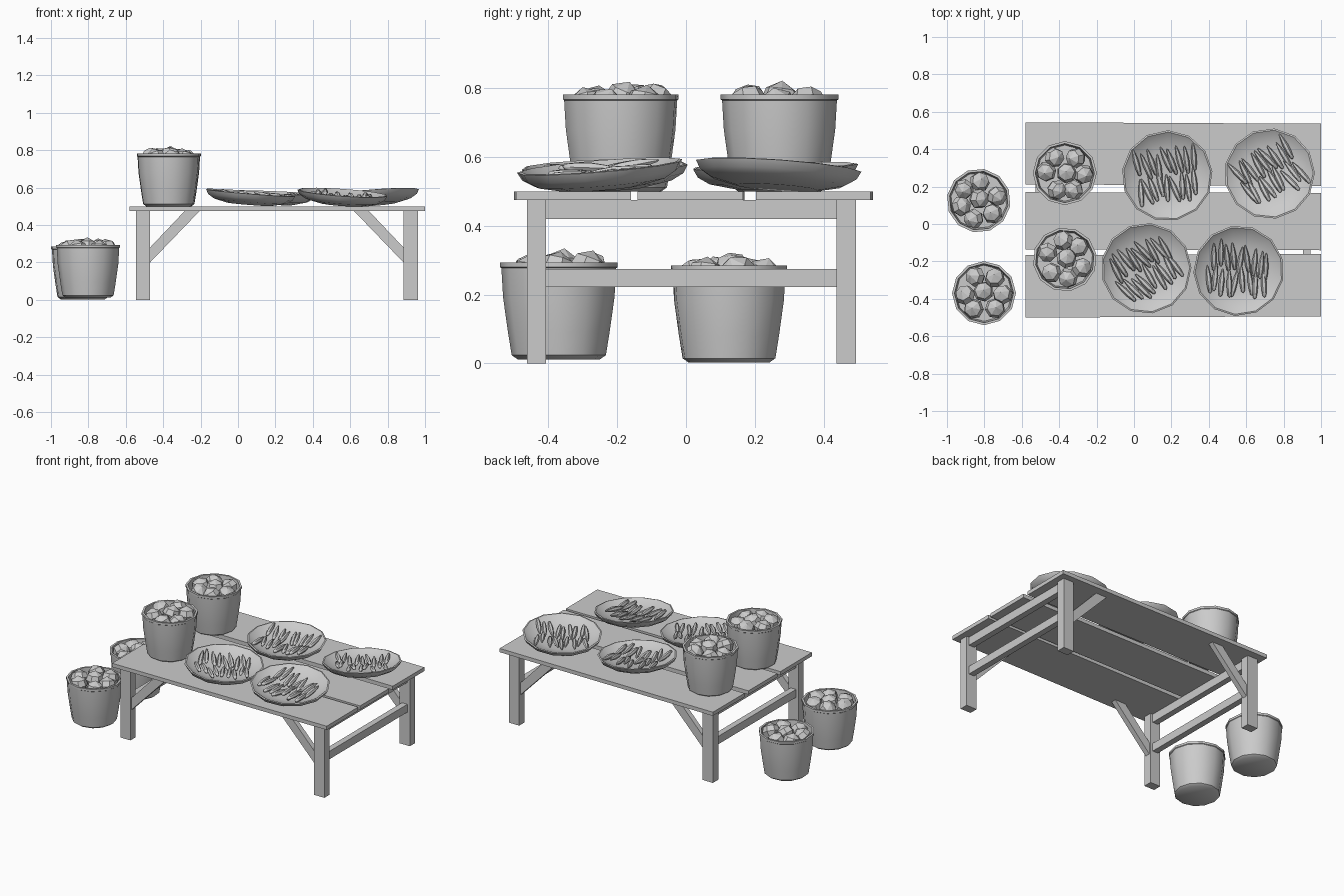
import bpy, bmesh, math, random
from mathutils import Matrix, Vector

random.seed(4)
cube = bpy.data.objects.get("Cube")
if cube:
    bpy.data.objects.remove(cube, do_unlink=True)

grey = bpy.data.materials.new("plain grey")
grey.use_nodes = True
GREY = (0.6, 0.6, 0.6, 1)
grey.diffuse_color = GREY
grey.node_tree.nodes["Principled BSDF"].inputs["Base Color"].default_value = GREY


def finish(name, bm, matrix=Matrix(), smooth=None):
    bmesh.ops.recalc_face_normals(bm, faces=bm.faces)
    mesh = bpy.data.meshes.new(name)
    bm.to_mesh(mesh)
    bm.free()
    mesh.materials.append(grey)
    obj = bpy.data.objects.new(name, mesh)
    bpy.context.collection.objects.link(obj)
    obj.matrix_world = matrix
    if smooth:
        bpy.ops.object.select_all(action='DESELECT')
        obj.select_set(True)
        bpy.context.view_layer.objects.active = obj
        bpy.ops.object.shade_smooth_by_angle(angle=math.radians(smooth))
    return obj


def box(name, x, y, z, turn=0):
    """Box from (min, max) pairs, turned about its own vertical axis."""
    bm = bmesh.new()
    bmesh.ops.create_cube(bm, size=1)
    size = [b - a for a, b in (x, y, z)]
    centre = [(a + b) / 2 for a, b in (x, y, z)]
    bmesh.ops.scale(bm, vec=size, verts=bm.verts)
    return finish(name, bm, Matrix.Translation(centre) @ Matrix.Rotation(turn, 4, 'Z'))


def lathe(bm, profile, sides, matrix=Matrix()):
    """Revolve (radius, height) points; radius zero makes a pole."""
    rings = []
    for r, z in profile:
        count = sides if r > 0 else 1
        rings.append([bm.verts.new(matrix @ Vector((
            r * math.cos(math.tau * i / sides), r * math.sin(math.tau * i / sides), z)))
            for i in range(count)])
    for a, b in zip(rings, rings[1:]):
        for i in range(sides):
            j = (i + 1) % sides
            loop = [a[i % len(a)], a[j % len(a)], b[j % len(b)], b[i % len(b)]]
            bm.faces.new(list(dict.fromkeys(loop)))


# Table top planks
for i, (low, high, turn) in enumerate([(-0.497, -0.163, 0.004), (-0.138, 0.168, -0.003),
                                       (0.208, 0.54, -0.005)]):
    box(f"plank_{i + 1}", (-0.58, 1.0), (low, high), (0.475, 0.5), turn)

# Legs, rails and diagonal braces at both ends
for end, x0, x1, inward in (("right", -0.545, -0.47, 1), ("left", 0.885, 0.962, -1)):
    mid = (x0 + x1) / 2
    for side, y0, y1 in (("front", -0.463, -0.407), ("back", 0.438, 0.495)):
        box(f"{side}_{end}_leg", (x0, x1), (y0, y1), (0, 0.475))
        # Sloping brace with ends cut flush to the leg and the top
        bm = bmesh.new()
        face = x1 if inward > 0 else x0
        yc = (y0 + y1) / 2
        outline = [(0, 0.2), (0.265, 0.475), (0.185, 0.475), (0, 0.28)]
        verts = [bm.verts.new((face + inward * dx, yc - 0.017, z)) for dx, z in outline]
        flat = bm.faces.new(verts)
        extruded = bmesh.ops.extrude_face_region(bm, geom=[flat])["geom"]
        bmesh.ops.translate(bm, vec=(0, 0.034, 0),
                            verts=[v for v in extruded if isinstance(v, bmesh.types.BMVert)])
        finish(f"{side}_{end}_brace", bm)
    box(f"{end}_lower_rail", (mid - 0.02, mid + 0.02), (-0.41, 0.44), (0.222, 0.275))
    box(f"{end}_upper_rail", (mid - 0.02, mid + 0.02), (-0.41, 0.44), (0.42, 0.475))

# Tubs heaped with pointed fruit
TUB = [(0, 0), (0.12, 0), (0.137, 0.012), (0.148, 0.08), (0.162, 0.18), (0.167, 0.265),
       (0.171, 0.268), (0.171, 0.282), (0.158, 0.282), (0.15, 0.2), (0, 0.2)]
FRUIT = [(0, -0.05), (0.035, -0.04), (0.055, -0.005), (0.045, 0.03), (0, 0.055)]
tubs = [(-0.37, 0.272, 0.5), (-0.37, -0.19, 0.5), (-0.83, 0.125, 0.003), (-0.802, -0.37, 0.012)]
for n, place in enumerate(tubs):
    matrix = Matrix.Translation(place) @ Matrix.Rotation(n * 0.7, 4, 'Z')
    bm = bmesh.new()
    lathe(bm, TUB, 12)
    finish(f"tub_{n + 1}", bm, matrix, 40)
    bm = bmesh.new()
    for i in range(7):
        reach = 0.01 if i == 6 else 0.1
        spin = math.tau * i / 6 + random.uniform(-0.12, 0.12)
        height = 0.268 if i == 6 else random.uniform(0.248, 0.265)
        tilt = Matrix.Rotation(random.uniform(0.1, 0.7), 4, 'X')
        lathe(bm, FRUIT, 7, Matrix.Translation((reach * math.cos(spin), reach * math.sin(spin), height))
              @ Matrix.Rotation(random.uniform(0, 6), 4, 'Z') @ tilt)
    finish(f"tub_fruit_{n + 1}", bm, matrix, 25)

# Shallow tilted dishes of slim vegetables
DISH = [(0, 0), (0.12, 0), (0.195, 0.017), (0.23, 0.038), (0.243, 0.062),
        (0.234, 0.064), (0.2, 0.04), (0.13, 0.021), (0, 0.013)]
POD = [(0, -0.075), (0.009, -0.068), (0.014, -0.035), (0.015, 0.01),
       (0.01, 0.045), (0.005, 0.07), (0, 0.078)]
# x, y, slope towards +x, slope towards +y, turn of the contents
dishes = [(0.175, 0.26, -0.04, 0.03, 0.1), (0.73, 0.265, 0.08, -0.07, 0.5),
          (0.06, -0.235, -0.08, 0.03, 0.5), (0.555, -0.245, -0.07, 0.08, -0.2)]
for n, (x, y, slope_x, slope_y, turn) in enumerate(dishes):
    matrix = (Matrix.Translation((x, y, 0.511)) @ Matrix.Rotation(-slope_x, 4, 'Y')
              @ Matrix.Rotation(slope_y, 4, 'X') @ Matrix.Rotation(turn, 4, 'Z'))
    bm = bmesh.new()
    lathe(bm, DISH, 13)
    finish(f"dish_{n + 1}", bm, matrix, 40)
    bm = bmesh.new()
    for row in (-1, 1):
        for i in range(9):
            px = -0.15 + 0.037 * i + random.uniform(-0.007, 0.007)
            py = row * 0.063 + random.uniform(-0.025, 0.025)
            height = 0.03 + 0.9 * px * px + (0.012 if i % 2 else 0)
            lean = Matrix.Rotation(0.15 + random.uniform(-0.2, 0.2), 4, 'Z')
            rise = Matrix.Rotation(-math.pi / 2 + row * 0.1, 4, 'X')
            lathe(bm, POD, 6, Matrix.Translation((px, py, height)) @ lean @ rise)
    finish(f"dish_vegetables_{n + 1}", bm, matrix, 50)
